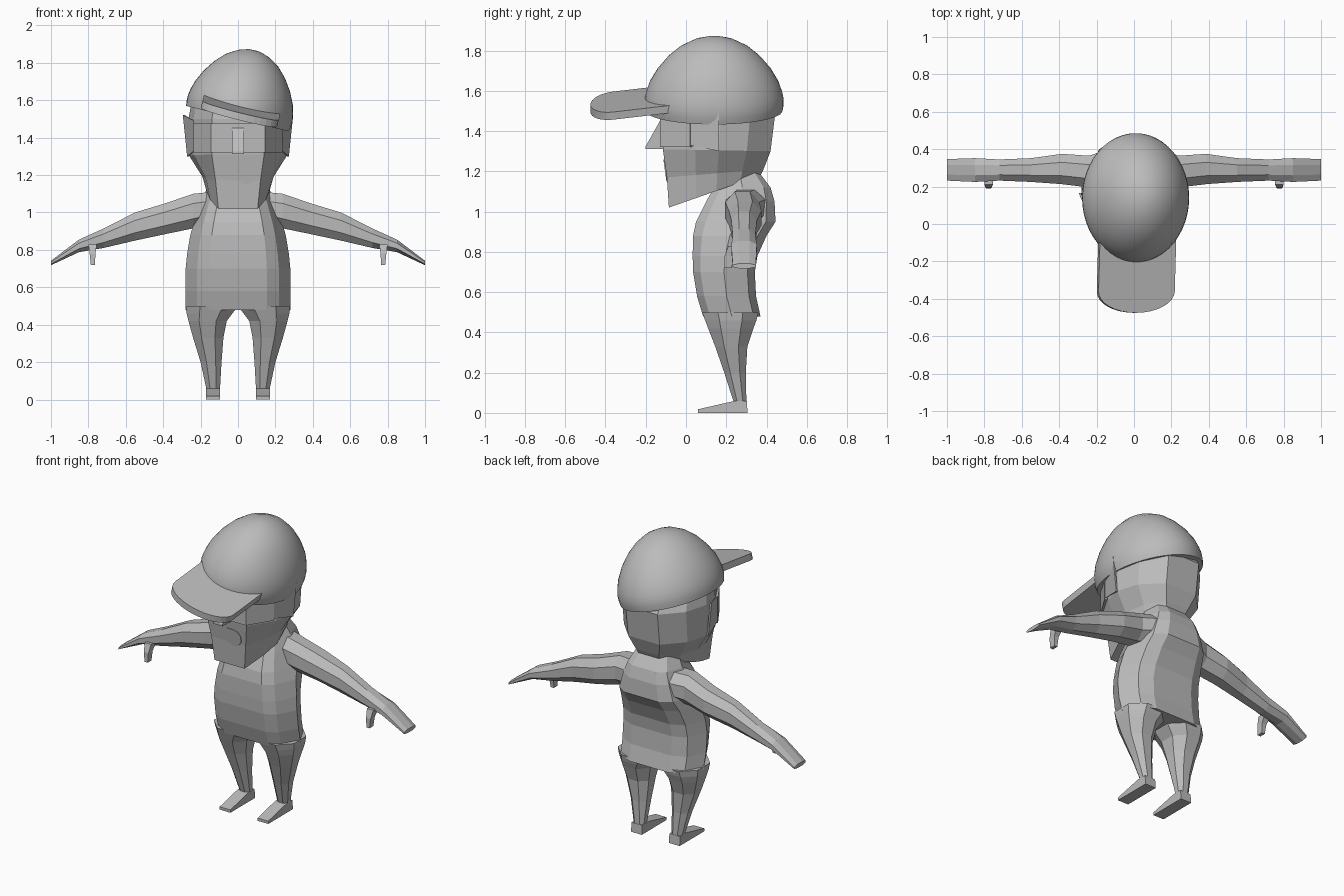
import bpy, bmesh, math
from mathutils import Vector, Matrix

if "Cube" in bpy.data.objects:
    bpy.data.objects.remove(bpy.data.objects["Cube"])

grey = bpy.data.materials.new("plain grey")
grey.diffuse_color = (0.5, 0.5, 0.5, 1)
grey.use_nodes = True
grey.node_tree.nodes["Principled BSDF"].inputs["Base Color"].default_value = grey.diffuse_color


def loft(name, rings, mirror=False):
    """Skin a list of equally sized point rings and close both ends."""
    bm = bmesh.new()
    rows = [[bm.verts.new(p) for p in ring] for ring in rings]
    n = len(rows[0])
    for a, b in zip(rows, rows[1:]):
        for i in range(n):
            j = (i + 1) % n
            bm.faces.new((a[i], a[j], b[j], b[i]))
    bm.faces.new(rows[0])
    bm.faces.new(rows[-1])
    if mirror:
        geom = bm.verts[:] + bm.edges[:] + bm.faces[:]
        dup = bmesh.ops.duplicate(bm, geom=geom)["geom"]
        for v in dup:
            if isinstance(v, bmesh.types.BMVert):
                v.co.x = -v.co.x
    bmesh.ops.recalc_face_normals(bm, faces=bm.faces[:])
    me = bpy.data.meshes.new(name)
    bm.to_mesh(me)
    bm.free()
    me.materials.append(grey)
    ob = bpy.data.objects.new(name, me)
    bpy.context.collection.objects.link(ob)
    return ob


def both(half):
    """Close a half outline by mirroring it in x."""
    return half + [(-x, y) for x, y in reversed(half)]


def chamfer(a0, a1, b0, b1, k=0.28):
    """Eight sided section filling a rectangle."""
    da, db = (a1 - a0) * k, (b1 - b0) * k
    return [(a0 + da, b0), (a1 - da, b0), (a1, b0 + db), (a1, b1 - db),
            (a1 - da, b1), (a0 + da, b1), (a0, b1 - db), (a0, b0 + db)]


# torso: height, front y, back y, half width
torso = []
for z, yf, yb, w in [(0.48, .085, .37, .28), (.58, .055, .348, .282), (.70, .035, .342, .28),
                     (.78, .033, .355, .272), (.88, .035, .40, .255), (.95, .05, .445, .235),
                     (1.05, .10, .44, .20), (1.12, .14, .42, .17), (1.20, .17, .36, .13)]:
    d = yb - yf
    half = [(.55 * w, yf), (.78 * w, yf + .12 * d), (w, yf + .5 * d),
            (.8 * w, yb - .12 * d), (.5 * w, yb)]
    torso.append([(x, y, z) for x, y in both(half)])
loft("torso", torso)

# legs: height, inner x, outer x, front y, back y
legs = [[(x, y, z) for x, y in chamfer(a, b, c, d)] for z, a, b, c, d in [
    (.50, .0, .28, .08, .36), (.46, .03, .275, .095, .35), (.42, .06, .265, .11, .335),
    (.33, .078, .24, .145, .305), (.20, .088, .20, .19, .297),
    (.06, .096, .17, .235, .30), (.01, .096, .17, .235, .304)]]
loft("legs", legs, mirror=True)

# feet
foot = [(.06, 0), (.06, .018), (.235, .058), (.302, .058), (.306, 0)]
loft("feet", [[(x, y, z) for y, z in foot] for x in (.095, .17)], mirror=True)

# arms: x, low z, high z, front y, back y
arms = [[(x, y, z) for y, z in chamfer(c, d, a, b)] for x, a, b, c, d in [
    (.14, .94, 1.11, .20, .40), (.24, .915, 1.10, .195, .365), (.385, .885, 1.05, .213, .375),
    (.55, .85, 1.0, .225, .352), (.72, .81, .914, .232, .345),
    (.85, .788, .855, .225, .352), (1.0, .718, .742, .232, .347)]]
loft("arms", arms, mirror=True)

# thumbs
loft("thumbs", [[(x0, y0, z), (x1, y0, z), (x1, y1, z), (x0, y1, z)] for x0, x1, y0, y1, z in [
    (.755, .80, .21, .27, .83), (.762, .793, .192, .235, .78), (.765, .787, .19, .228, .72)]],
    mirror=True)

# head: front z, back z, front y, back y, half width of face, half width of head
head = []
for zf, zb, yf, yb, hf, hs in [(1.02, 1.18, -.085, .37, .105, .165), (1.17, 1.21, -.095, .385, .12, .19),
                               (1.31, 1.30, -.115, .42, .14, .262), (1.50, 1.50, -.12, .445, .14, .265),
                               (1.62, 1.60, -.10, .38, .12, .245)]:
    d = yb - yf
    half = [(hf, yf), (.9 * hs, yf + .3 * d), (hs, yf + .52 * d),
            (.85 * hs, yf + .78 * d), (.42 * hs, yb)]
    head.append([(x, y, zf + (zb - zf) * (y - yf) / d) for x, y in both(half)])
loft("head", head)

# visor round the eyes
visor = both([(.145, -.128), (.238, .02), (.20, .05)])
loft("visor", [[(x, y, z) for x, y in visor] for z in (1.32, 1.475)])

# nose wedge
nose = [(-.11, 1.46), (-.13, 1.45), (-.20, 1.325), (-.20, 1.312), (-.10, 1.312)]
loft("nose", [[(x, y, z) for y, z in nose] for x in (-.033, .033)])

# ears: thin flaps flaring out towards the back
loft("ears", [[(.235, .02, a), (.235, .02, b), (x, .165, c), (x2, .165, e)]
              for a, b, c, e, x, x2 in [(1.33, 1.49, 1.52, 1.30, .283, .262),
                                        (1.33, 1.49, 1.52, 1.30, .295, .272)]], mirror=True)

# crooked mouth plate lying on the face
mouth = [(0, 1.17), (.035, 1.15), (.07, 1.158), (.093, 1.19), (.093, 1.225),
         (.075, 1.25), (.04, 1.26), (0, 1.26)]
loft("mouth", [[(x, -.095 - (z - 1.17) * .14 - t, z) for x, z in mouth] for t in (-.004, .005)])

# cap dome, tilted to one side
tilt = Matrix.Translation((.01, .14, 1.55)) @ Matrix.Rotation(math.radians(14), 4, 'Y')
dome = []
for r, h in [(.95, -.05), (.985, -.05), (1, -.02), (1, .01), (.98, .045), (.93, .095), (.82, .16),
             (.67, .222), (.5, .272), (.3, .308), (.12, .325), (.02, .327)]:
    dome.append([tilt @ Vector((.288 * r * math.cos(t), .345 * r * math.sin(t), h))
                 for t in [i * math.tau / 48 for i in range(48)]])
cap = loft("cap", dome)
bpy.context.view_layer.objects.active = cap
cap.select_set(True)
bpy.ops.object.shade_smooth_by_angle(angle=math.radians(30))

# cap brim with a rounded front edge, sloping down slightly
brim = [(-.205, -.22)]
brim += [(.21 * s + .005, -.50 - .115 * math.sqrt(max(0, 1 - s * s)))
         for s in [-math.cos(i * math.pi / 16) for i in range(17)]]
brim += [(.215, -.22)]
loft("brim", [[tilt @ Vector((x, y, z + .12 * (y + .25))) for x, y in brim]
              for z in (-.012, .027)])
